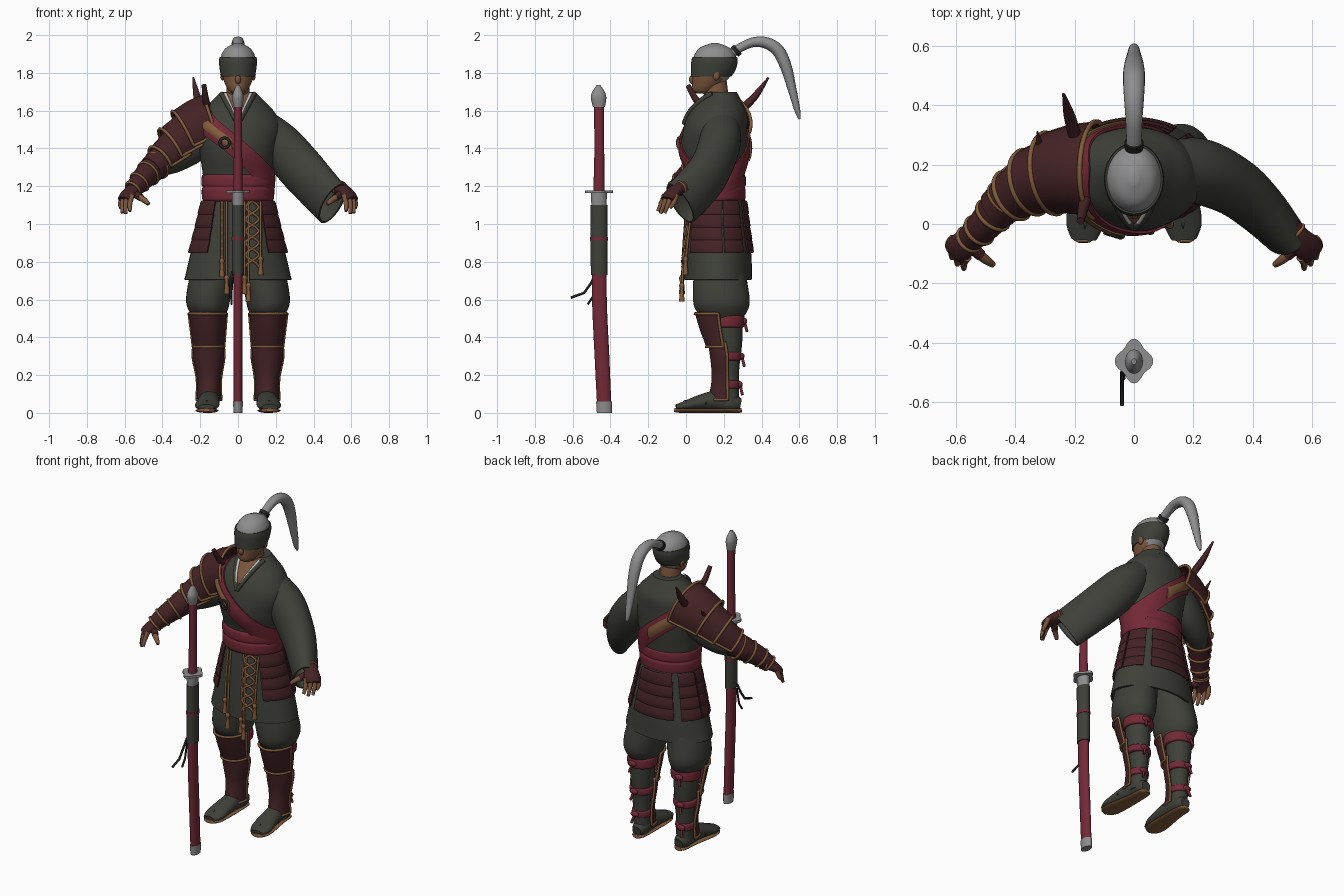
import bpy, bmesh
from math import sin, cos, pi, radians, sqrt
from mathutils import Vector, Matrix

default = bpy.data.objects.get("Cube")
if default:
    bpy.data.objects.remove(default, do_unlink=True)
X, Y, Z = Vector((1, 0, 0)), Vector((0, 1, 0)), Vector((0, 0, 1))


def material(name, *rgb):
    mat = bpy.data.materials.new(name)
    mat.use_nodes = True
    mat.diffuse_color = (*rgb, 1)
    mat.node_tree.nodes["Principled BSDF"].inputs["Base Color"].default_value = (*rgb, 1)
    return mat


GREEN = material("dark green cloth", .048, .051, .04)
MAROON = material("maroon lacquer", .058, .016, .018)
RED = material("red cloth", .17, .022, .037)
TAN = material("tan leather", .22, .105, .042)
SKIN = material("skin", .2, .092, .047)
GREY = material("grey hair and metal", .27, .27, .27)
WHITE = material("white lining", .55, .55, .54)
BLACK = material("black cord", .015, .015, .015)


def link(name, data, mats, mirror):
    obj = bpy.data.objects.new(name, data)
    for mat in mats:
        data.materials.append(mat)
    bpy.context.collection.objects.link(obj)
    if mirror:
        obj.modifiers.new("Mirror", "MIRROR")


def finish(name, bm, mats, mirror=False, rule=None):
    for face in bm.faces:
        face.smooth = True
        if rule:
            face.material_index = rule(face.calc_center_median())
    for edge in bm.edges:
        edge.smooth = edge.calc_face_angle(0) < .75
    mesh = bpy.data.meshes.new(name)
    bm.to_mesh(mesh)
    bm.free()
    link(name, mesh, mats if isinstance(mats, list) else [mats], mirror)


def surface(name, mats, rows, closed=True, thick=0, mirror=False, rule=None):
    """Skin rows of points; thick makes an open shell, otherwise ends are capped."""
    bm = bmesh.new()
    rings = [[bm.verts.new(p) for p in row] for row in rows]
    for a, b in zip(rings, rings[1:]):
        for i in range(len(a) if closed else len(a) - 1):
            j = (i + 1) % len(a)
            bm.faces.new((a[i], a[j], b[j], b[i]))
    if not thick:
        bm.faces.new(rings[0])
        bm.faces.new(rings[-1])
    bmesh.ops.recalc_face_normals(bm, faces=bm.faces)
    if thick:
        bmesh.ops.solidify(bm, geom=bm.faces[:], thickness=thick)
    finish(name, bm, mats, mirror, rule)


def refine(rings, k):
    """Catmull-Rom interpolation through rings."""
    out = []
    for i in range(len(rings) - 1):
        p, a, b, q = (rings[max(i - 1, 0)], rings[i], rings[i + 1], rings[min(i + 2, len(rings) - 1)])
        for s in range(k):
            t = s / k
            out.append([e + t * (g - d + t * (2*d - 5*e + 4*g - h + t * (3*e - 3*g + h - d))) / 2
                        for d, e, g, h in zip(p, a, b, q)])
    return out + [list(rings[-1])]


def sweep(name, mats, rings, arc=None, ref=None, k=6, n=40, **options):
    """Elliptical sections (x, y, z, radius u, radius v); horizontal unless ref is given."""
    rings = refine(rings, k)
    centres = [Vector(r[:3]) for r in rings]
    start, end = arc or (0, 360)
    rows = []
    for i, (c, r) in enumerate(zip(centres, rings)):
        u, v = X, Y
        if ref:
            t = centres[min(i + 1, len(rings) - 1)] - centres[max(i - 1, 0)]
            u = t.cross(ref).normalized()
            v = u.cross(t).normalized()
        angles = [radians(start + (end - start) * j / n) for j in range(n + bool(arc))]
        rows.append([c + u * r[3] * cos(a) + v * r[4] * sin(a) for a in angles])
    surface(name, mats, rows, closed=not arc, **options)
    return rows


def cord(name, mat, points, radius, mirror=False, cyclic=False):
    curve = bpy.data.curves.new(name, "CURVE")
    curve.dimensions = "3D"
    curve.bevel_depth, curve.bevel_resolution = radius, 1
    curve.use_fill_caps = True
    spline = curve.splines.new("POLY")
    spline.points.add(len(points) - 1)
    for point, co in zip(spline.points, points):
        point.co = (*co, 1)
    spline.use_cyclic_u = cyclic
    link(name, curve, [mat], mirror)


def trim(name, rows, radius, mirror=False):
    """Tan edging around an open shell."""
    outline = rows[0] + [r[-1] for r in rows[1:-1]] + rows[-1][::-1] + [r[0] for r in rows[-2:0:-1]]
    cord(name, TAN, outline, radius, mirror, cyclic=True)


def ball(name, mat, place, size, mirror=False):
    bm = bmesh.new()
    bmesh.ops.create_uvsphere(bm, u_segments=16, v_segments=10, radius=1,
                              matrix=Matrix.Translation(place) @ Matrix.Diagonal((*size, 1)))
    finish(name, bm, mat, mirror)


def ring_at(rings, z, off=0):
    fine = sorted(refine(rings, 6), key=lambda r: r[2])
    for a, b in zip(fine, fine[1:]):
        if z <= b[2]:
            break
    f = (z - a[2]) / (b[2] - a[2])
    r = [p + (q - p) * f for p, q in zip(a, b)]
    return r[:3] + [r[3] + off, r[4] + off]


def front(rings, x, z, off):
    r = ring_at(rings, z, off)
    return (x, r[1] - r[4] * sqrt(max(0, 1 - (x / r[3]) ** 2)), z)


# Robe body with open neck
torso = [(0, .165, 1.1, .175, .14), (0, .16, 1.25, .185, .15), (0, .15, 1.38, .205, .175),
         (0, .155, 1.5, .23, .17), (0, .17, 1.59, .195, .152), (0, .182, 1.66, .13, .107), (0, .19, 1.7, .09, .075)]
sweep("robe_body", [GREEN, SKIN], torso, k=10, n=96,
      rule=lambda c: int(c.y < .18 and abs(c.x) < (c.z - 1.53) * .42))
heights = [1.53 + i * .016 for i in range(11)]
for part, mat, slope, radius in (("neck_lining", WHITE, .42, .009), ("robe_lapel", GREEN, .54, .013)):
    cord(part, mat, [front(torso, (z - 1.53) * slope, z, .004) for z in heights], radius, mirror=True)
sweep("robe_collar", GREEN, [(0, .19, 1.66, .12, .1), (0, .19, 1.7, .088, .078)], arc=(-15, 195), thick=.012)

# Head, blindfold and ponytail
sweep("neck", SKIN, [(0, .17, 1.6, .065, .065), (0, .15, 1.76, .058, .065)])
head = [(0, .09, 1.69, .03, .035), (0, .1, 1.71, .052, .065), (0, .125, 1.76, .076, .092),
        (0, .145, 1.82, .09, .112), (0, .152, 1.88, .092, .113), (0, .152, 1.93, .066, .083), (0, .152, 1.957, .015, .02)]
sweep("head", [SKIN, GREY], head, rule=lambda c: int(c.z > 1.87 or c.y > .19))
sweep("blindfold", GREEN, [ring_at(head, z, .007) for z in (1.78, 1.8, 1.83, 1.86, 1.885)], thick=.008)
ball("nose", SKIN, (0, .034, 1.765), (.015, .018, .025))
ball("lips", SKIN, (0, .043, 1.727), (.022, .01, .008))
ball("ears", SKIN, (.082, .16, 1.79), (.012, .02, .03), mirror=True)
tail = [(.24, 1.9, .028), (.29, 1.935, .026), (.36, 1.963, .029), (.43, 1.957, .034),
        (.49, 1.915, .037), (.53, 1.83, .034), (.56, 1.72, .026), (.59, 1.6, .017), (.602, 1.555, .006)]
sweep("ponytail", GREY, [(0, y, z, r * .9, r) for y, z, r in tail], ref=X, n=20)
sweep("ponytail_tie", BLACK, [(0, .257, 1.91, .032, .032), (0, .275, 1.925, .032, .032)], ref=X, n=20)

# Skirt and waist sash
skirt = [(0, .165, 1.14, .18, .145), (0, .165, 1, .212, .16), (0, .17, .85, .25, .175), (0, .17, .705, .284, .18)]
sweep("skirt", GREEN, skirt, thick=.012)
sweep("waist_sash", RED, [(0, .157, z, .18 + d, .147 + d) for z, d in
      ((1.12, 0), (1.135, .01), (1.18, .012), (1.195, .007), (1.21, .013), (1.25, .012), (1.265, 0))])


# Diagonal chest sash and strap
def band(name, mat, width, off, arc):
    rows = []
    for step in (-1, -.5, 0, .5, 1):
        row = []
        for j in range(73):
            a = radians(arc[0] + (arc[1] - arc[0]) * j / 72)
            r = ring_at(torso, 1.395 - .185 * cos(a) + step * width, off - .006 * step * step)
            row.append((r[0] + r[3] * cos(a), r[1] + r[4] * sin(a), r[2]))
        rows.append(row)
    surface(name, mat, rows, closed=False, thick=.008)


band("chest_sash", RED, .068, .015, (0, 360))
band("strap_front", TAN, .028, .025, (-160, -98))
band("strap_back", TAN, .036, .025, (82, 165))
cord("strap_ring", BLACK, [(-.07 + .026 * cos(a), -.037 - .008 * cos(a), 1.43 + .026 * sin(a))
     for a in (2 * pi * i / 16 for i in range(16))], .008, cyclic=True)

# Hip armour tiers
for tier in range(4):
    top = 1.125 - tier * .068
    rings = [ring_at(skirt, top - d, off) for d, off in ((0, .008), (.012, .013), (.068, .015), (.074, .008))]
    for arc in ((-52, 8), (11, 46)):
        sweep("side_armour_tier", MAROON, rings, arc=arc, k=2, thick=.008, mirror=True)
    sweep("back_armour_tier", MAROON, rings, arc=(57, 123), k=2, thick=.008)

# Front cords and tassels
fall = [1.12 - i * .009 for i in range(40)]
for side in (-1, 1):
    cord("apron_lacing", TAN, [front(skirt, .075 + side * .034 * sin(i * .45), z, .012)
         for i, z in enumerate(fall)], .0075)
for x, low in ((-.085, .79), (-.06, .7), (.035, .7), (.055, .66), (.12, .8)):
    cord("hanging_cord", TAN, [front(skirt, x, 1.12 + (low - 1.12) * i / 8, .012) for i in range(9)], .007)
    y = front(skirt, x, low, .014)[1]
    sweep("tassel", TAN, [(x, y, low + d, r, r) for d, r in ((.03, .005), (.015, .014), (-.01, .01), (-.07, .015))], n=12)

# Legs
sweep("trousers", GREEN, [(.11, .18, .86, .1, .12), (.138, .18, .72, .118, .14), (.158, .187, .6, .117, .15),
      (.158, .19, .54, .102, .135), (.157, .2, .49, .07, .09)], mirror=True)
sweep("calves", GREEN, [(.155, .22, .56, .08, .08), (.155, .222, .38, .068, .076), (.153, .226, .22, .05, .055),
      (.153, .225, .04, .05, .055)], mirror=True)
knee = sweep("knee_guards", MAROON, [(.16, .175, .525, .1, .127), (.158, .185, .44, .091, .112),
             (.156, .2, .35, .082, .093)], arc=(-178, -2), thick=.01, mirror=True)
shin = sweep("shin_guards", MAROON, [(.156, .2, .37, .076, .085), (.156, .21, .3, .083, .083),
             (.154, .212, .18, .063, .076), (.154, .212, .07, .064, .096)], arc=(-185, 5), thick=.01, mirror=True)
for rows in (knee, shin):
    trim("guard_trim", rows, .008, mirror=True)
for z, rx, ry, tall in ((.485, .088, .088, .032), (.3, .074, .074, .022), (.15, .06, .064, .022)):
    sweep("leg_ties", RED, [(.155, .222, z + d * tall, rx + e, ry + e) for d, e in
          ((-1, -.01), (-.7, 0), (.7, 0), (1, -.01))], mirror=True)
    ball("tie_knots", RED, (.165, .222 + ry, z), (.028, .014, .018), mirror=True)
    cord("tie_ends", RED, [(.165, .222 + ry, z), (.18, .235 + ry, z - .055)], .008, mirror=True)

# Feet
sweep("feet", GREEN, [(.15, .29, .045, .03, .03), (.15, .25, .052, .048, .048), (.152, .17, .065, .053, .055),
      (.158, .08, .055, .06, .042), (.165, 0, .038, .063, .027), (.168, -.052, .03, .042, .015)], ref=Z, mirror=True)
sweep("sandal_soles", TAN, [(.15, .295, .014, .02, .012), (.15, .27, .012, .041, .012), (.152, .17, .012, .048, .012),
      (.165, .02, .012, .06, .012), (.168, -.04, .013, .047, .012), (.168, -.062, .016, .02, .01)], ref=Z, mirror=True)
cord("sandal_straps", BLACK, [(.108, .11, .05), (.15, .03, .066), (.165, -.01, .06), (.18, .03, .066), (.212, .11, .05)],
     .007, mirror=True)

# Left wide sleeve
sweep("left_sleeve", GREEN, [(.09, .18, 1.57, .09, .07), (.21, .18, 1.435, .11, .115), (.335, .127, 1.29, .1, .127),
      (.425, .052, 1.19, .087, .128), (.5, -.03, 1.108, .072, .128)], ref=Z, thick=.01)
sweep("left_forearm", GREEN, [(.34, .13, 1.33, .05, .05), (.46, .03, 1.25, .045, .045), (.54, -.04, 1.18, .034, .034)], ref=Z)

# Right arm with bracer
arm = [(-.1, .18, 1.56, .09, .08), (-.23, .178, 1.44, .085, .105), (-.34, .145, 1.36, .075, .09),
       (-.43, .083, 1.31, .06, .065), (-.5, .0, 1.245, .049, .052), (-.555, -.053, 1.185, .036, .036)]
sweep("right_arm", GREEN, arm, ref=Z)
bracer = sweep("right_bracer", MAROON, [(x, y, z, u + .008, v + .01) for x, y, z, u, v in arm[3:]], ref=Z, thick=.008)
for row in bracer[::4]:
    cord("bracer_wrap", TAN, row, .008, cyclic=True)
sweep("elbow_plate", MAROON, [(-.39, .115, 1.345, .08, .083), (-.46, .05, 1.285, .07, .073)],
      arc=(-40, 180), ref=Z, thick=.01)

# Right shoulder armour
tiers = [((-.13, .182, 1.53, .162, .165), (-.2, .182, 1.505, .15, .16), (-.28, .17, 1.465, .137, .148)),
         ((-.24, .175, 1.47, .128, .138), (-.35, .14, 1.4, .11, .122)),
         ((-.32, .15, 1.405, .102, .11), (-.41, .095, 1.335, .086, .088))]
for rings in tiers:
    trim("shoulder_trim", sweep("shoulder_plate", MAROON, rings, arc=(-14, 202), ref=Z, thick=.012), .009)
for a, b, r, tip in (((-.2, .3, 1.61), (-.237, .437, 1.775), .022, .005), ((-.165, .08, 1.63), (-.18, .01, 1.735), .02, .013),
                     ((-.31, .22, 1.53), (-.325, .31, 1.6), .014, .003)):
    mid = Vector(a).lerp(Vector(b), .5) - Z * .012
    sweep("shoulder_spike", MAROON, [(*a, r, r), (*mid, r * .85, r * .85), (*b, tip, tip)], ref=X, n=14)

# Hands
cuff = sweep("gloves", MAROON, [(.525, -.015, 1.195, .04, .038), (.555, -.05, 1.18, .042, .033),
             (.585, -.08, 1.155, .048, .026), (.605, -.1, 1.13, .042, .018)], ref=Z, mirror=True)
cord("glove_trim", TAN, cuff[3], .006, mirror=True, cyclic=True)
for x, y, tip in ((.622, -.062, 1.085), (.612, -.088, 1.058), (.594, -.11, 1.055), (.572, -.125, 1.068)):
    sweep("fingers", SKIN, [(x - .012, y + .012, 1.155, .014, .014), (x, y - .004, 1.11, .013, .013),
          (x, y - .025, tip, .009, .009)], ref=X, n=12, mirror=True)
for part, mat, path in (("thumb_sleeves", MAROON, ((.555, -.07, 1.165, .022), (.515, -.105, 1.14, .02))),
                        ("thumbs", SKIN, ((.525, -.1, 1.145, .017), (.495, -.122, 1.125, .015), (.473, -.138, 1.105, .01)))):
    sweep(part, mat, [(*p, p[3]) for p in path], ref=X, n=12, mirror=True)

# Standing sword
for part, mat, sections in (
        ("scabbard_tip", GREY, ((-.432, 0, .024, .04), (-.434, .06, .026, .042))),
        ("scabbard", RED, ((-.434, .06, .024, .038), (-.445, .3, .025, .039), (-.457, .55, .025, .039), (-.46, .74, .025, .039))),
        ("scabbard_wrap", GREEN, ((-.46, .73, .032, .044), (-.461, 1.1, .033, .045))),
        ("scabbard_ring", RED, ((-.46, .912, .035, .047), (-.46, .93, .035, .047))),
        ("scabbard_mouth", GREY, ((-.461, 1.1, .03, .04), (-.461, 1.165, .033, .043))),
        ("handle", RED, ((-.461, 1.17, .025, .03), (-.459, 1.4, .022, .026), (-.461, 1.63, .022, .027))),
        ("pommel", GREY, ((-.461, 1.62, .024, .032), (-.463, 1.67, .03, .041), (-.463, 1.705, .022, .03), (-.463, 1.735, .008, .01)))):
    sweep(part, mat, [(0, *s) for s in sections], n=24)
lobes = [(pi * i / 24, .066 + .009 * cos(pi * i / 6)) for i in range(48)]
surface("sword_guard", GREY, [[(r * .86 * cos(a), r * sin(a) - .461, z) for a, r in lobes] for z in (1.163, 1.177)])
cord("sword_cord_long", BLACK, [(-.03, -.475, .75), (-.04, -.5, .69), (-.04, -.54, .635), (-.04, -.61, .61)], .007)
cord("sword_cord_short", BLACK, [(-.03, -.475, .72), (-.035, -.49, .62), (-.035, -.52, .575)], .006)
